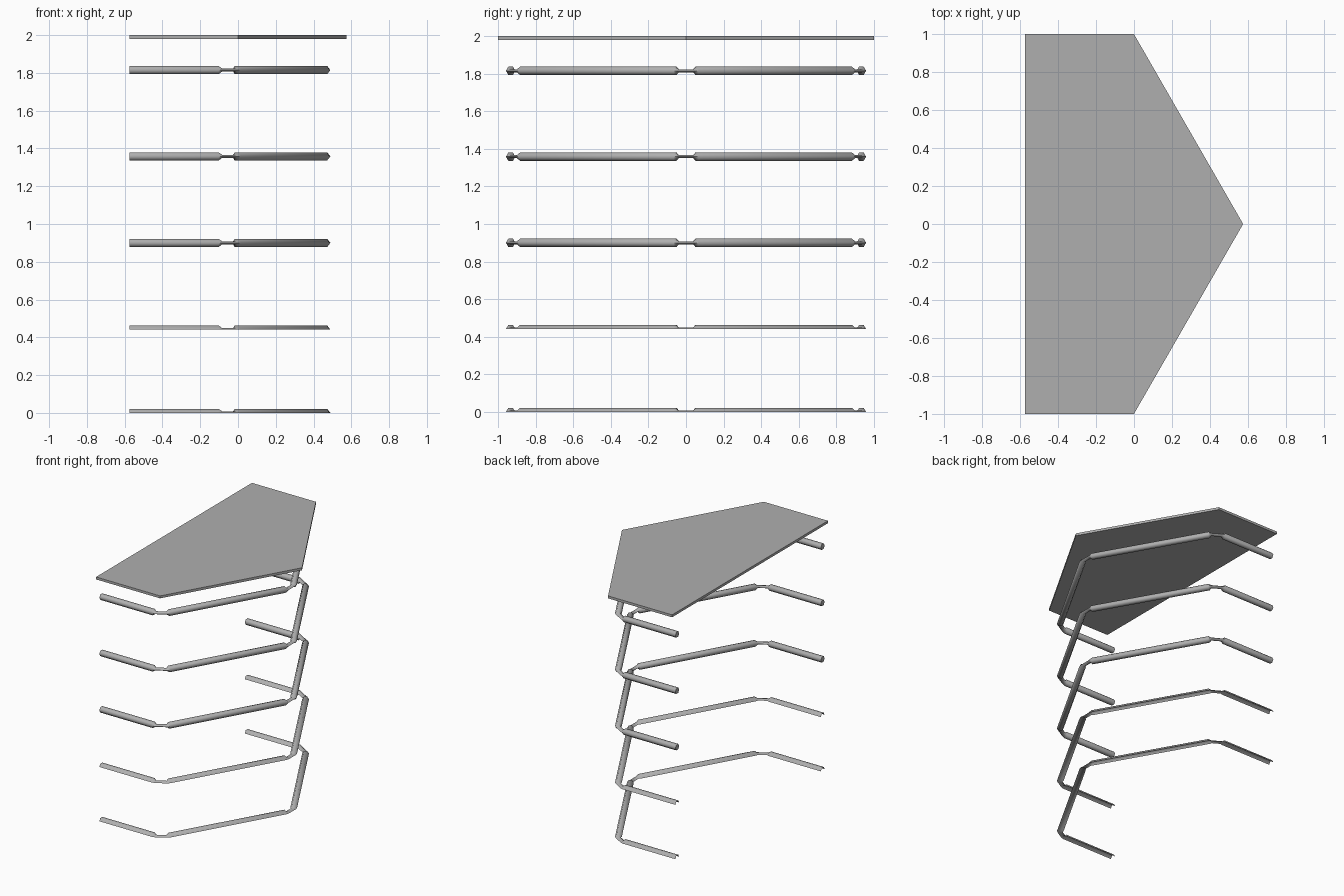
import bpy, bmesh, math
from mathutils import Vector

if "Cube" in bpy.data.objects:
    bpy.data.objects.remove(bpy.data.objects["Cube"])

SIDES = 6
THICK = (0.025, 0.025)   # section half width, half height
NECK = (0.02, 0.009)     # flattened neck at the corners

grey = bpy.data.materials.new("mid_grey")
grey.diffuse_color = (0.43, 0.43, 0.43, 1)
grey.use_nodes = True
grey.node_tree.nodes["Principled BSDF"].inputs["Base Color"].default_value = grey.diffuse_color


def finish(bm, name, smooth=False):
    bmesh.ops.recalc_face_normals(bm, faces=bm.faces)
    me = bpy.data.meshes.new(name)
    bm.to_mesh(me)
    bm.free()
    me.materials.append(grey)
    ob = bpy.data.objects.new(name, me)
    bpy.context.collection.objects.link(ob)
    if smooth:
        bpy.ops.object.select_all(action='DESELECT')
        ob.select_set(True)
        bpy.context.view_layer.objects.active = ob
        bpy.ops.object.shade_smooth_by_angle(angle=math.radians(65))
    return ob


def rail_path():
    """Thick bars joined by flat necks that cut each corner: (point, size, direction)."""
    pts = [Vector(p) for p in ((-0.575, -0.933, 0), (-0.039, -0.933, 0), (0.493, 0, 0),
                               (-0.039, 0.933, 0), (-0.575, 0.933, 0))]
    path = [(pts[0], THICK, Vector((1, 0, 0)))]
    for a, c, b in zip(pts, pts[1:], pts[2:]):
        u, v = (c - a).normalized(), (b - c).normalized()
        mid = (u + v).normalized()
        path += [(c - u * 0.064, THICK, u),
                 (c - u * 0.047, NECK, (u + mid).normalized()),
                 (c + v * 0.047, NECK, (v + mid).normalized()),
                 (c + v * 0.064, THICK, v)]
    path.append((pts[-1], THICK, Vector((-1, 0, 0))))
    return path


def rail(name, z, half=False):
    """Sweep a six-sided (or open upper half) section along the path."""
    bm = bmesh.new()
    rings = []
    up = Vector((0, 0, 1))
    count = SIDES // 2 + 1 if half else SIDES
    for p, (w, h), d in rail_path():
        side = d.cross(up)
        ring = []
        for k in range(count):
            a = 2 * math.pi * k / SIDES
            ring.append(bm.verts.new(p + up * z + side * w * math.cos(a) + up * h * math.sin(a)))
        rings.append(ring)
    for r0, r1 in zip(rings, rings[1:]):
        for k in range(count - 1 if half else count):
            n = (k + 1) % count
            bm.faces.new((r0[k], r0[n], r1[n], r1[k]))
    if not half:
        bm.faces.new(rings[0])
        bm.faces.new(rings[-1])
    finish(bm, name, True)


# Five-sided top plate
bm = bmesh.new()
outline = [(-0.575, -1), (0, -1), (0.575, 0), (0, 1), (-0.575, 1)]
face = bm.faces.new([bm.verts.new((x, y, 1.98)) for x, y in outline])
ext = bmesh.ops.extrude_face_region(bm, geom=[face], use_keep_orig=True)
bmesh.ops.translate(bm, vec=(0, 0, 0.02),
                    verts=[g for g in ext['geom'] if isinstance(g, bmesh.types.BMVert)])
finish(bm, "top_plate")

# Three full rails, then two half rails open underneath
for i, z in enumerate((1.815, 1.358, 0.9)):
    rail(f"round_rail_{i + 1}", z)
for i, z in enumerate((0.441, 0.0)):
    rail(f"half_round_rail_{i + 1}", z, half=True)
